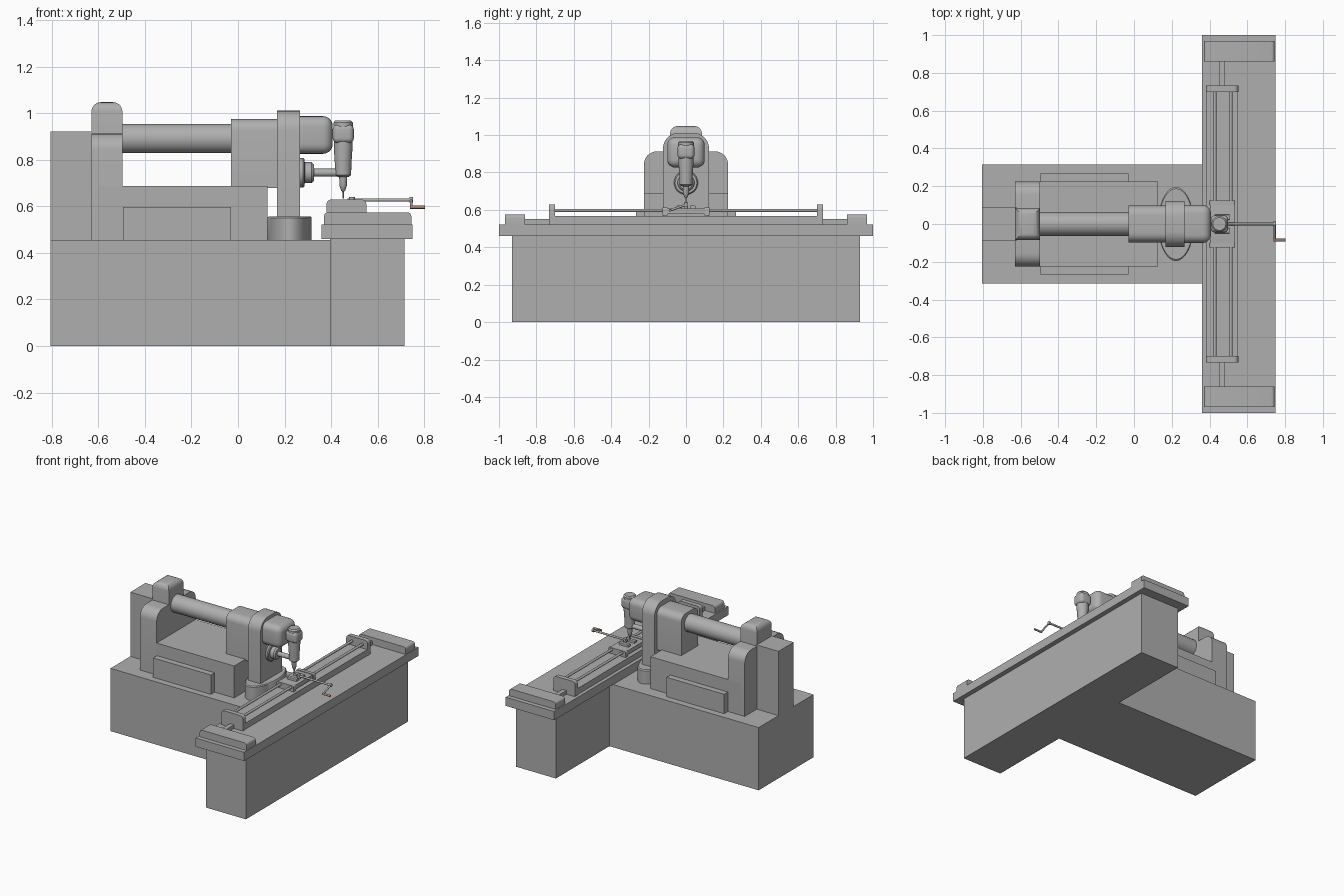
import bpy, bmesh, math
from mathutils import Vector

if "Cube" in bpy.data.objects:
    bpy.data.objects.remove(bpy.data.objects["Cube"])


def material(name, rgb):
    m = bpy.data.materials.new(name)
    m.diffuse_color = (*rgb, 1)
    m.use_nodes = True
    m.node_tree.nodes["Principled BSDF"].inputs["Base Color"].default_value = m.diffuse_color
    return m


STEEL = material("dark_grey", (0.43, 0.43, 0.43))
GRIP = material("brown_grip", (0.45, 0.27, 0.18))


def finish(name, bm, smooth=True, mat=STEEL):
    bmesh.ops.recalc_face_normals(bm, faces=bm.faces)
    me = bpy.data.meshes.new(name)
    bm.to_mesh(me)
    bm.free()
    me.materials.append(mat)
    ob = bpy.data.objects.new(name, me)
    bpy.context.collection.objects.link(ob)
    if smooth:
        bpy.ops.object.select_all(action='DESELECT')
        ob.select_set(True)
        bpy.context.view_layer.objects.active = ob
        bpy.ops.object.shade_smooth_by_angle(angle=math.radians(35))
    return ob


def box(name, x, y, z, r=0.0, pick=None, seg=5):
    """Box from ranges; pick(edge midpoint in -1..1, axis) chooses rounded edges."""
    bm = bmesh.new()
    bmesh.ops.create_cube(bm, size=2)
    chosen = []
    for e in bm.edges:
        d = e.verts[0].co - e.verts[1].co
        axis = max(range(3), key=lambda i: abs(d[i]))
        if pick is None or pick((e.verts[0].co + e.verts[1].co) / 2, axis):
            chosen.append(e)
    for v in bm.verts:
        v.co = Vector([(a + b) / 2 + c * (b - a) / 2 for c, (a, b) in zip(v.co, (x, y, z))])
    if r:
        bmesh.ops.bevel(bm, geom=chosen, offset=r, segments=seg, profile=0.5, affect='EDGES')
    return finish(name, bm, bool(r))


def lathe(name, origin, axis, pts, n=32, sy=1.0, mat=STEEL):
    """Revolve (radius, distance) points about an axis through origin."""
    bm = bmesh.new()
    rot = Vector((0, 0, 1)).rotation_difference(Vector(axis)).to_matrix()
    rings = []
    for r, h in pts:
        rings.append([bm.verts.new(Vector(origin) + rot @ Vector((
            r * math.cos(2 * math.pi * i / n), sy * r * math.sin(2 * math.pi * i / n), h)))
            for i in range(n)])
    for a, b in zip(rings, rings[1:]):
        for i in range(n):
            bm.faces.new((a[i], a[(i + 1) % n], b[(i + 1) % n], b[i]))
    bm.faces.new(rings[0])
    bm.faces.new(rings[-1])
    return finish(name, bm, True, mat)


def rod(name, a, b, r, n=16, mat=STEEL):
    d = Vector(b) - Vector(a)
    return lathe(name, a, d.normalized(), [(r, 0), (r, d.length)], n, 1.0, mat)


top_x = lambda m, ax: ax == 0 and m.z > 0      # upper edges running along x
top_y = lambda m, ax: ax == 1 and m.z > 0      # upper edges running along y
top_all = lambda m, ax: m.z > 0.5              # all edges of the top face

# T-shaped base and table
box("rear_base", (-0.805, 0.40), (-0.315, 0.315), (0, 0.456))
box("front_base", (0.395, 0.715), (-0.93, 0.93), (0, 0.46))
box("table_plate", (0.36, 0.75), (-1, 1), (0.46, 0.523))

# Machine bed with side panels and rear column
box("machine_bed", (-0.60, 0.127), (-0.225, 0.225), (0.45, 0.688))
for s, side in ((-1, "left"), (1, "right")):
    box(side + "_side_panel", (-0.495, -0.03), sorted((s * 0.20, s * 0.268)), (0.45, 0.597))
box("rear_column", (-0.63, -0.497), (-0.225, 0.225), (0.45, 0.913), 0.07, top_x, 6)
box("column_cap", (-0.63, -0.497), (-0.085, 0.085), (0.80, 1.048), 0.04, top_all)
box("rear_cabinet", (-0.805, -0.62), (-0.087, 0.087), (0.45, 0.923))

# Horizontal arm
rod("arm_tube", (-0.52, 0, 0.892), (0.0, 0, 0.892), 0.063, 40)
box("head_block", (-0.03, 0.18), (-0.097, 0.097), (0.68, 0.976), 0.05, top_x, 6)
box("head_yoke", (0.167, 0.267), (-0.123, 0.123), (0.55, 1.012), 0.085, top_x, 8)
box("arm_nose", (0.25, 0.407), (-0.10, 0.10), (0.826, 0.988), 0.042,
    lambda m, ax: ax == 0 or m.x > 0.5)
lathe("oval_pedestal", (0.222, 0, 0.45), (0, 0, 1),
      [(0.095, 0), (0.095, 0.101), (0.091, 0.107)], 48, 2.06)

# Lower spindle and drive shaft
lathe("lower_spindle", (0.26, 0, 0.745), (1, 0, 0),
      [(0.064, 0), (0.064, 0.02), (0.058, 0.026), (0.045, 0.027), (0.045, 0.055),
       (0.036, 0.066), (0.017, 0.067), (0.017, 0.17)])

# Vertical tool head
box("tool_block", (0.407, 0.498), (-0.045, 0.045), (0.872, 0.952), 0.022)
lathe("tool_cap", (0.452, 0, 0), (0, 0, 1), [(0.042, 0.92), (0.042, 0.960), (0.034, 0.969)])
lathe("tool_nozzle", (0.452, 0, 0), (0, 0, 1),
      [(0.040, 0.885), (0.040, 0.85), (0.036, 0.79), (0.034, 0.735), (0.026, 0.728),
       (0.017, 0.726), (0.016, 0.69), (0.009, 0.668), (0.004, 0.664), (0.003, 0.635)])

# Slide bed: floor, end plates, drive shafts and table end blocks
box("slide_floor", (0.385, 0.55), (-0.72, 0.72), (0.52, 0.567))
for s, side in ((-1, "front"), (1, "back")):
    box(side + "_end_plate", (0.38, 0.552), sorted((s * 0.70, s * 0.733)), (0.52, 0.63), 0.022, top_y)
    box(side + "_screw_cover", (0.449, 0.481), sorted((s * 0.72, s * 0.88)), (0.52, 0.55))
    box(side + "_end_block", (0.37, 0.745), sorted((s * 0.86, s * 0.968)), (0.52, 0.575), 0.018, top_y)
for x, side in ((0.427, "left"), (0.512, "right")):
    rod(side + "_guide_rod", (x, -0.71, 0.597), (x, 0.71, 0.597), 0.009)

# Carriage and clamp
box("carriage", (0.402, 0.531), (-0.115, 0.115), (0.578, 0.608), 0.006, top_x)
for s, side in ((-1, "front"), (1, "back")):
    box(side + "_carriage_lip", (0.398, 0.535), sorted((s * 0.10, s * 0.125)), (0.57, 0.612), 0.008, top_y)
    box(side + "_clamp_jaw", (0.43, 0.505), sorted((s * 0.022, s * 0.05)), (0.60, 0.624), 0.005, top_x)
rod("clamp_knob", (0.49, 0, 0.605), (0.49, 0, 0.64), 0.012)

# Hand crank
hub, end = Vector((0.745, 0, 0.628)), Vector((0.745, -0.085, 0.597))
rod("crank_shaft", (0.47, 0, 0.628), hub, 0.007)
rod("crank_hub", (0.738, 0, 0.628), (0.752, 0, 0.628), 0.012)
rod("crank_arm", hub, end, 0.006)
rod("crank_handle", end - Vector((0.006, 0, 0)), (0.803, -0.085, 0.597), 0.007, 16, GRIP)
